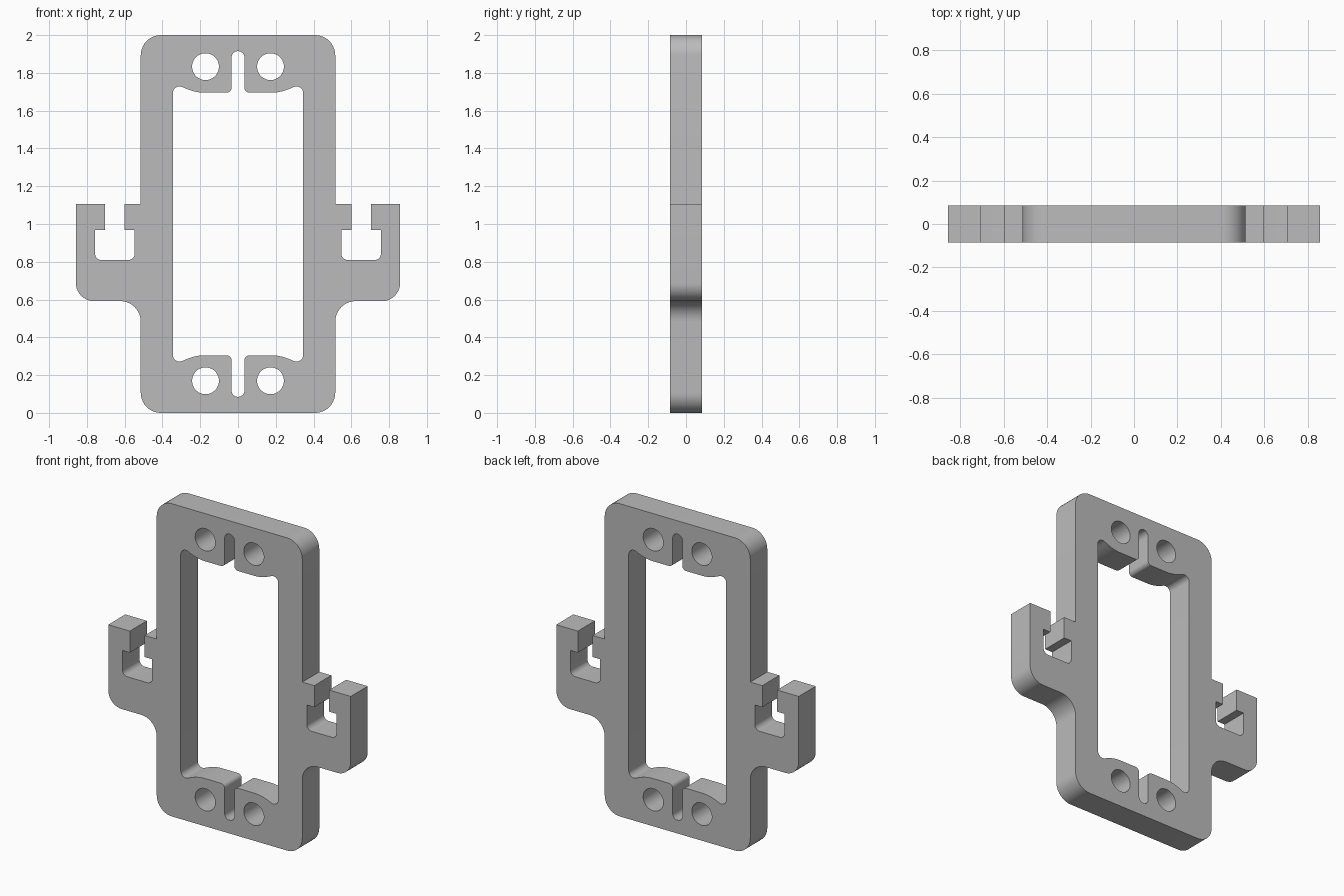
import bpy
import bmesh
import math
from mathutils import Vector

cube = bpy.data.objects.get("Cube")
if cube:
    bpy.data.objects.remove(cube, do_unlink=True)

HALF_DEPTH = 0.086
ARC_STEPS = 10


def fillet(corners):
    """Turn (x, z, radius) corners of a closed loop into points with round corners."""
    out = []
    for i, (x, z, r) in enumerate(corners):
        p = Vector((x, z))
        if r == 0:
            out.append(p)
            continue
        a = (Vector(corners[i - 1][:2]) - p).normalized()
        b = (Vector(corners[(i + 1) % len(corners)][:2]) - p).normalized()
        half = a.angle(b) / 2
        centre = p + (a + b).normalized() * (r / math.sin(half))
        start = p + a * (r / math.tan(half)) - centre
        end = p + b * (r / math.tan(half)) - centre
        sweep = math.pi - 2 * half
        for k in range(ARC_STEPS + 1):
            t = k / ARC_STEPS
            out.append(centre + (start * math.sin((1 - t) * sweep)
                                 + end * math.sin(t * sweep)) / math.sin(sweep))
    return out


def mirror_x(half):
    return half + [(-x, z, r) for x, z, r in reversed(half)]


def add_loop(curve, points):
    spline = curve.splines.new("POLY")
    spline.points.add(len(points) - 1)
    for sp, p in zip(spline.points, points):
        sp.co = (p[0], p[1], 0, 1)
    spline.use_cyclic_u = True


# Outer silhouette: rounded frame with a hooked side arm, right half
outer = [
    (0.515, 0, 0.107), (0.515, 0.592, 0.109), (0.858, 0.592, 0.095),
    (0.858, 1.106, 0), (0.705, 1.106, 0), (0.705, 0.968, 0),
    (0.757, 0.968, 0), (0.757, 0.809, 0.035), (0.547, 0.809, 0.035),
    (0.547, 0.968, 0), (0.6, 0.968, 0), (0.6, 1.106, 0),
    (0.515, 1.106, 0), (0.515, 2, 0.107),
]

# Window edge: corner, curved lip, then central slot, upper right quarter
lip = [(0.175 + 0.11 * t, 1.695 + 0.026 * t * t, 0)
       for t in [1 - k / 8 for k in range(9)]]
quarter = [(0.345, 1.746, 0.035)] + lip + [(0.034, 1.695, 0.027),
                                           (0.034, 1.915, 0.0335)]
lower = [(x, 2 - z, r) for x, z, r in reversed(quarter)]
window = lower + quarter

# Filled flat profile with window and four screw holes, extruded
profile = bpy.data.curves.new("bracket_profile", "CURVE")
profile.dimensions = "2D"
profile.fill_mode = "BOTH"
profile.extrude = HALF_DEPTH
add_loop(profile, fillet(mirror_x(outer)))
add_loop(profile, fillet(mirror_x(window)))
for sx in (-1, 1):
    for z in (0.17, 1.833):
        angles = [2 * math.pi * k / 48 for k in range(48)]
        add_loop(profile, [(sx * 0.172 + 0.071 * math.cos(a),
                            z + 0.071 * math.sin(a)) for a in angles])

# Convert the profile to a welded mesh standing upright
helper = bpy.data.objects.new("profile_helper", profile)
bpy.context.collection.objects.link(helper)
graph = bpy.context.evaluated_depsgraph_get()
mesh = bpy.data.meshes.new_from_object(helper.evaluated_get(graph))
bpy.data.objects.remove(helper, do_unlink=True)

bm = bmesh.new()
bm.from_mesh(mesh)
bmesh.ops.remove_doubles(bm, verts=bm.verts, dist=0.0001)
for v in bm.verts:
    v.co = (v.co.x, -v.co.z, v.co.y)
bmesh.ops.recalc_face_normals(bm, faces=bm.faces)
bm.to_mesh(mesh)
bm.free()

# Plain grey plastic
grey = bpy.data.materials.new("plain_grey")
grey.use_nodes = True
colour = (0.5, 0.5, 0.5, 1)
grey.diffuse_color = colour
grey.node_tree.nodes["Principled BSDF"].inputs["Base Color"].default_value = colour
mesh.materials.clear()
mesh.materials.append(grey)
for poly in mesh.polygons:
    poly.material_index = 0

bracket = bpy.data.objects.new("mounting_bracket", mesh)
bpy.context.collection.objects.link(bracket)
bpy.ops.object.select_all(action="DESELECT")
bracket.select_set(True)
bpy.context.view_layer.objects.active = bracket
bpy.ops.object.shade_smooth_by_angle(angle=math.radians(30))
